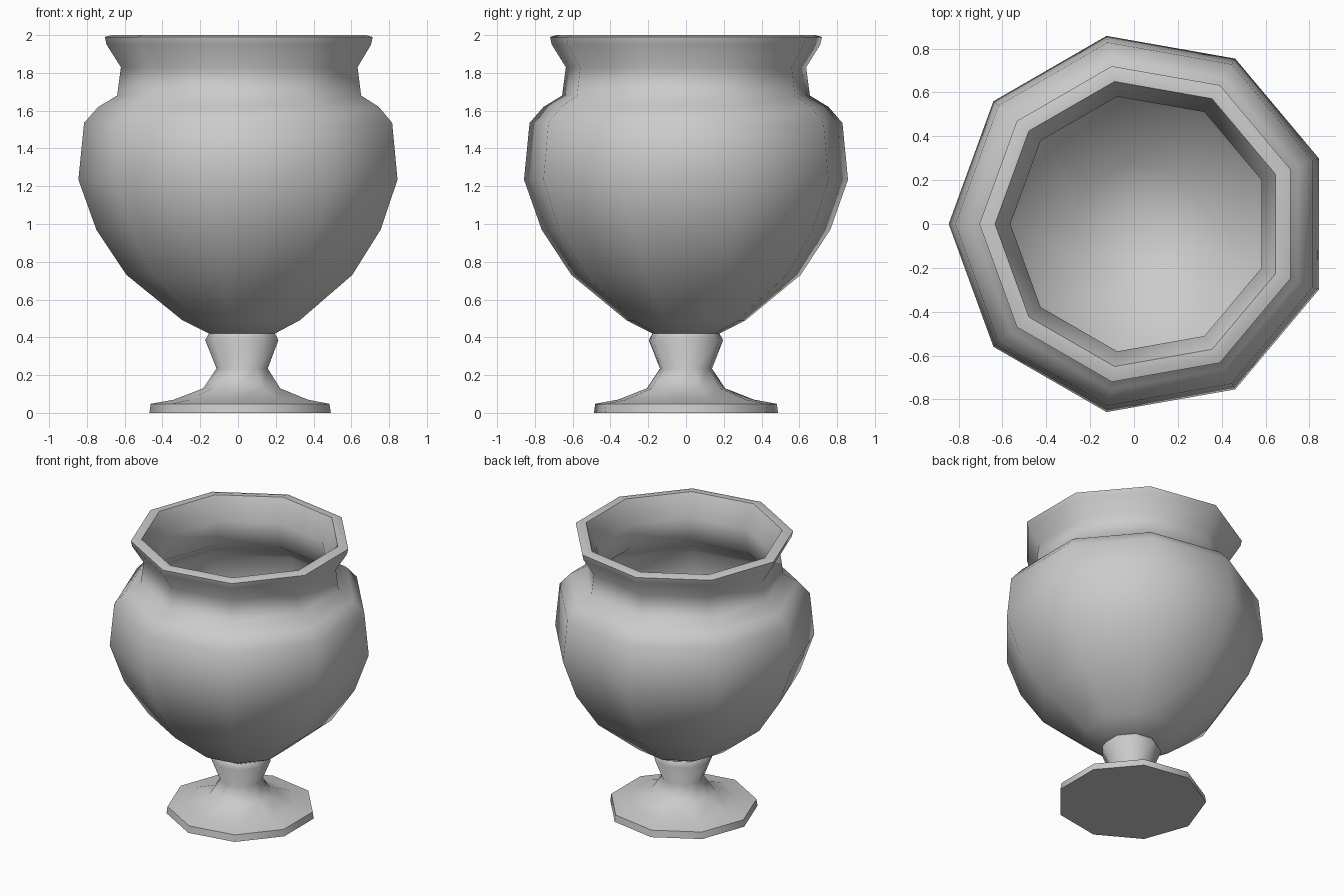
import bpy, bmesh, math

if "Cube" in bpy.data.objects:
    bpy.data.objects.remove(bpy.data.objects["Cube"], do_unlink=True)

SIDES = 9
CENTRE_X = 0.026

stone = bpy.data.materials.new("grey stone")
stone.use_nodes = True
grey = (0.6, 0.6, 0.6, 1)
stone.diffuse_color = grey
stone.node_tree.nodes["Principled BSDF"].inputs["Base Color"].default_value = grey


def lathe(name, profile):
    """Turn (radius, height) points into a nine-sided solid, capped at both ends."""
    bm = bmesh.new()
    rings = []
    for r, z in profile:
        angles = [math.pi + math.tau * i / SIDES for i in range(SIDES)]
        rings.append([bm.verts.new((CENTRE_X + r * math.cos(a), r * math.sin(a), z)) for a in angles])
    for low, high in zip(rings, rings[1:]):
        for i in range(SIDES):
            j = (i + 1) % SIDES
            bm.faces.new((low[i], low[j], high[j], high[i]))
    bm.faces.new(rings[0][::-1])
    bm.faces.new(rings[-1])
    bmesh.ops.recalc_face_normals(bm, faces=bm.faces)
    mesh = bpy.data.meshes.new(name)
    bm.to_mesh(mesh)
    bm.free()
    mesh.materials.append(stone)
    obj = bpy.data.objects.new(name, mesh)
    bpy.context.collection.objects.link(obj)
    bpy.ops.object.select_all(action="DESELECT")
    obj.select_set(True)
    bpy.context.view_layer.objects.active = obj
    bpy.ops.object.shade_smooth_by_angle(angle=math.radians(60))
    return obj


# Foot plate and waisted stem
lathe("pedestal", [(0.495, 0), (0.488, 0.048), (0.366, 0.07), (0.21, 0.13),
                   (0.14, 0.235), (0.2, 0.385), (0.18, 0.42)])

# Bowl outside, neck and flared rim, then back down the hollow inside
outside = [(0.18, 0.42), (0.32, 0.49), (0.616, 0.73), (0.776, 0.97), (0.871, 1.235),
           (0.841, 1.535), (0.766, 1.62), (0.666, 1.68), (0.646, 1.83), (0.722, 1.95)]
rim = [(0.731, 1.99), (0.695, 2.0), (0.66, 2.0)]
inside = [(0.59, 1.84), (0.61, 1.66), (0.71, 1.58), (0.78, 1.51), (0.805, 1.24),
          (0.715, 1.0), (0.565, 0.78), (0.29, 0.56), (0.12, 0.5)]
lathe("bowl", outside + rim + inside)
